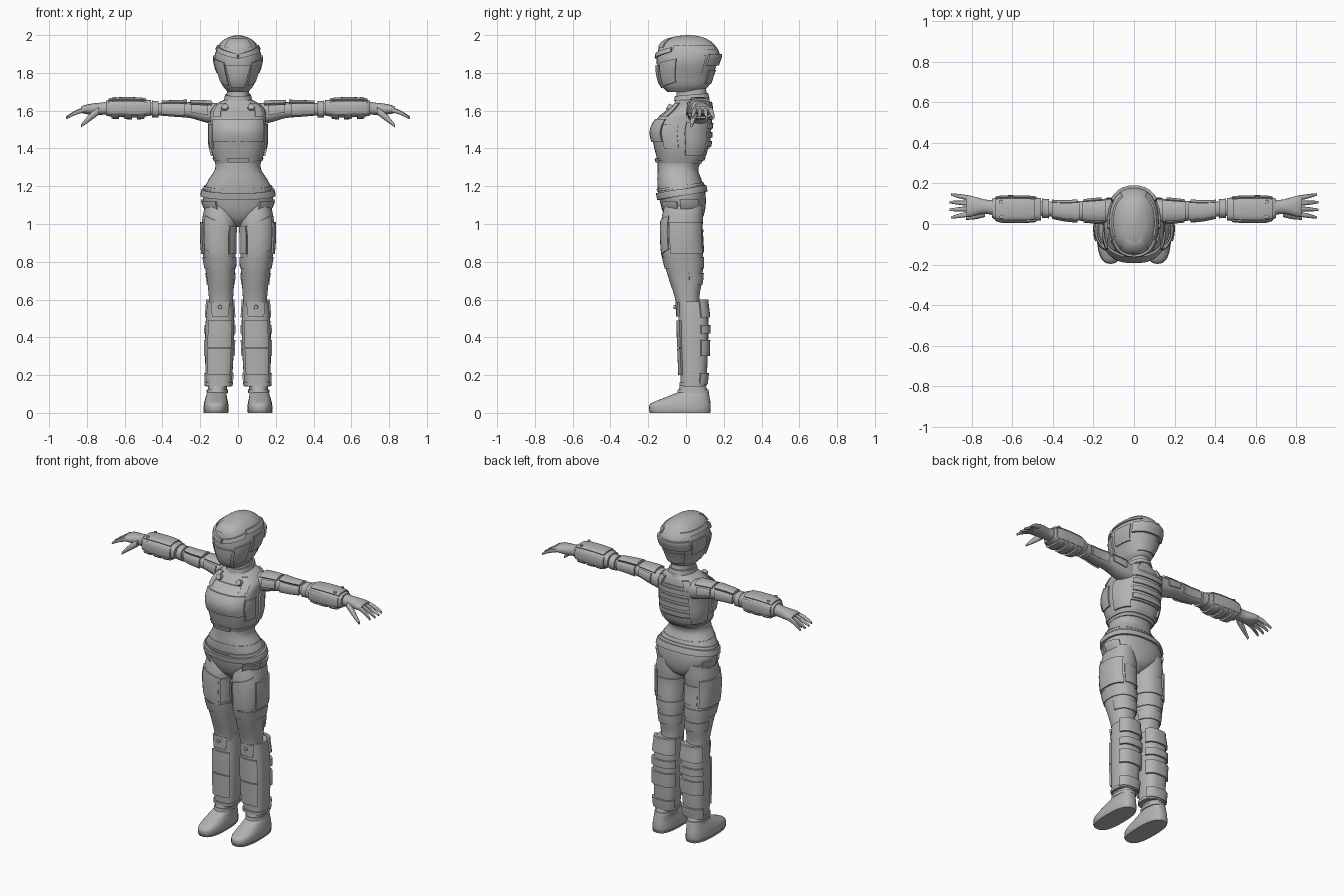
import bpy
import bmesh
from math import sin, cos, radians, copysign
from mathutils import Matrix, Vector

cube = bpy.data.objects.get("Cube")
if cube:
    bpy.data.objects.remove(cube, do_unlink=True)

grey = bpy.data.materials.new("plain_grey")
grey.use_nodes = True
grey.diffuse_color = (0.45, 0.45, 0.45, 1)
grey.node_tree.nodes["Principled BSDF"].inputs["Base Color"].default_value = grey.diffuse_color


class Body:
    """Smooth tube along z or x; each row is (position, u low, u high, v low, v high)."""

    def __init__(self, rows, axis="z", power=2.3):
        # Four-number rows are symmetric: (position, half width, v low, v high)
        self.rows = [(r[0], -r[1], *r[1:]) if len(r) == 4 else r for r in rows]
        self.axis, self.power = axis, power

    def section(self, t):
        rows = self.rows
        last = len(rows) - 1
        k = 0
        while k < last - 1 and t > rows[k + 1][0]:
            k += 1

        def slope(i, c):
            lo, hi = rows[max(i - 1, 0)], rows[min(i + 1, last)]
            return (hi[c] - lo[c]) / (hi[0] - lo[0])

        a, b = rows[k], rows[k + 1]
        span = b[0] - a[0]
        f = min(max((t - a[0]) / span, 0), 1)
        ease = f * f * (3 - 2 * f)
        return [a[c] + (b[c] - a[c]) * ease
                + span * f * (1 - f) * ((1 - f) * slope(k, c) - f * slope(k + 1, c))
                for c in range(1, 5)]

    def point(self, t, angle, grow=0.0):
        u0, u1, v0, v1 = self.section(t)
        c, s = cos(radians(angle)), sin(radians(angle))
        e = 2 / self.power
        u = (u0 + u1) / 2 + ((u1 - u0) / 2 + grow) * copysign(abs(c) ** e, c)
        v = (v0 + v1) / 2 + ((v1 - v0) / 2 + grow) * copysign(abs(s) ** e, s)
        return (u, v, t) if self.axis == "z" else (t, u, v)


def finish(name, bm, mirrored):
    bmesh.ops.recalc_face_normals(bm, faces=bm.faces)
    for face in bm.faces:
        face.smooth = True
    for edge in bm.edges:
        edge.smooth = edge.calc_face_angle(0) < radians(38)
    mesh = bpy.data.meshes.new(name)
    bm.to_mesh(mesh)
    bm.free()
    mesh.materials.append(grey)
    obj = bpy.data.objects.new(name, mesh)
    bpy.context.collection.objects.link(obj)
    if mirrored:
        obj.modifiers.new("Mirror", "MIRROR").use_mirror_merge = False
    return obj


def loft(name, body, mirrored=False, sides=32, steps=4):
    bm = bmesh.new()
    rows = body.rows
    ts = [a[0] + (b[0] - a[0]) * i / steps for a, b in zip(rows, rows[1:]) for i in range(steps)]
    ts.append(rows[-1][0])
    rings = [[bm.verts.new(body.point(t, 360 * j / sides)) for j in range(sides)] for t in ts]
    for low, high in zip(rings, rings[1:]):
        for j in range(sides):
            k = (j + 1) % sides
            bm.faces.new((low[j], low[k], high[k], high[j]))
    bm.faces.new(rings[0])
    bm.faces.new(rings[-1])
    return finish(name, bm, mirrored)


def panel(name, body, a0, a1, t0, t1, thick=0.009, mirrored=True, slope=0.0, pinch=0.0, dip=0.0):
    """Raised plate that follows a body between two angles and two positions."""
    bm = bmesh.new()
    na, nt = max(4, int(abs(a1 - a0) / 10)), 6

    def sheet(grow):
        grid = []
        for i in range(nt + 1):
            f = i / nt
            row = []
            for j in range(na + 1):
                g = j / na - 0.5
                angle = (a0 + a1) / 2 + g * (a1 - a0) * (1 - pinch * (1 - f))
                t = t0 + (t1 - t0) * f + slope * g + dip * sin(radians(angle))
                row.append(bm.verts.new(body.point(t, angle, grow)))
            grid.append(row)
        return grid

    out, inn = sheet(thick), sheet(-0.005)
    for grid in (out, inn):
        for i in range(nt):
            for j in range(na):
                bm.faces.new((grid[i][j], grid[i][j + 1], grid[i + 1][j + 1], grid[i + 1][j]))
    for i in (0, nt):
        for j in range(na):
            bm.faces.new((out[i][j], out[i][j + 1], inn[i][j + 1], inn[i][j]))
    for j in (0, na):
        for i in range(nt):
            bm.faces.new((out[i][j], out[i + 1][j], inn[i + 1][j], inn[i][j]))
    return finish(name, bm, mirrored)


def bolt(name, place, direction, radius, depth=0.02):
    bm = bmesh.new()
    turn = Vector(direction).to_track_quat("Z", "Y").to_matrix().to_4x4()
    bmesh.ops.create_cone(bm, cap_ends=True, segments=14, radius1=radius, radius2=radius * 0.8,
                          depth=depth, matrix=Matrix.Translation(place) @ turn)
    return finish(name, bm, True)


# Helmet
head = Body([(1.7, .055, -.1, .08), (1.73, .08, -.13, .12), (1.78, .1, -.148, .14),
             (1.85, .123, -.155, .165), (1.9, .122, -.152, .178), (1.95, .1, -.135, .15),
             (1.98, .068, -.1, .11), (1.994, .035, -.05, .07), (2, .01, 0, .03)])
loft("helmet", head)
panel("helmet_crown", head, -125, -55, 1.935, 1.985, .007, False)
panel("helmet_brow", head, -89, -30, 1.893, 1.918, .011, slope=.035)
panel("helmet_cheek", head, -58, -18, 1.74, 1.865, .008, slope=.02)
panel("helmet_chin_guard", head, -118, -62, 1.72, 1.84, .009, False, pinch=.25)
panel("helmet_ear_plate", head, -8, 30, 1.8, 1.895, .007)
panel("helmet_rear_band", head, 36, 144, 1.84, 1.9, .013, False)
panel("helmet_side_ridge", head, -25, 60, 1.925, 1.948, .008)
panel("helmet_nape", head, 50, 130, 1.74, 1.815, .006, False)

# Neck
neck = Body([(1.6, .1, -.06, .125), (1.65, .07, -.055, .12), (1.69, .06, -.05, .11), (1.76, .055, -.05, .1)])
loft("neck", neck)
panel("neck_collar", neck, 0, 360, 1.66, 1.685, .008, False, dip=.008)

# Chest, vest and back gear
chest = Body([(1.32, .12, -.145, .08), (1.36, .134, -.157, .105), (1.42, .148, -.172, .12),
              (1.49, .15, -.186, .125), (1.55, .148, -.16, .13), (1.6, .145, -.1, .13),
              (1.635, .115, -.065, .125), (1.66, .07, -.05, .115)], power=2.6)
loft("chest", chest)
panel("chest_plate", chest, -145, -35, 1.435, 1.555, .008, False)
panel("upper_chest_plate", chest, -135, -45, 1.57, 1.6, .007, False)
panel("vest_hem", chest, 0, 360, 1.335, 1.35, .005, False)
panel("waist_clip", chest, -108, -72, 1.325, 1.348, .014, False)
panel("vest_side", chest, 5, 52, 1.36, 1.54, .01)
panel("vest_front_side", chest, -32, -3, 1.4, 1.53, .007)
panel("shoulder_strap", chest, -60, -38, 1.57, 1.64, .01)
panel("rear_strap", chest, 42, 66, 1.55, 1.64, .012)
panel("back_plate", chest, 50, 130, 1.4, 1.6, .008, False)
for i in range(4):
    low = 1.41 + i * .048
    panel("back_bar", chest, 56, 124, low, low + .03, .016, False)
bolt("collar_button", (.07, -.085, 1.615), (0, -1, .6), .021, .03)

# Waist, hips and belt
hips = Body([(.985, .03, -.06, .03), (1.02, .09, -.1, .08), (1.07, .16, -.125, .1),
             (1.13, .186, -.14, .105), (1.19, .178, -.15, .098), (1.24, .152, -.152, .08),
             (1.29, .122, -.15, .065), (1.34, .12, -.15, .085)])
loft("waist_and_hips", hips)
panel("belt", hips, 0, 360, 1.15, 1.185, .013, False, dip=.022)
panel("belt_rim", hips, 0, 360, 1.19, 1.203, .006, False, dip=.018)
panel("hip_plate", hips, -55, -12, 1.06, 1.12, .012)
panel("hip_side_plate", hips, -5, 35, 1.05, 1.13, .012)
panel("waist_seam", hips, 0, 360, 1.236, 1.24, .002, False)

# Thighs
thigh = Body([(.56, .03, .15, -.05, .072), (.62, .025, .155, -.062, .072), (.7, .02, .163, -.088, .085),
              (.78, .014, .176, -.112, .09), (.85, .012, .187, -.127, .09), (.95, .01, .193, -.132, .085),
              (1.02, .008, .19, -.13, .09), (1.1, .03, .175, -.115, .09)])
loft("thigh", thigh, True)
panel("thigh_front_plate", thigh, -118, -38, .84, 1.02, .006, slope=.05)
panel("thigh_inner_plate", thigh, -160, -124, .84, .99, .008)
panel("thigh_outer_plate", thigh, -30, 62, .84, 1.01, .009)
panel("thigh_rear_plate", thigh, 70, 165, .85, .97, .006)
panel("thigh_band", thigh, 0, 360, .765, .825, .005)
panel("thigh_rear_band", thigh, 10, 170, .68, .74, .006)

# Shins
shin = Body([(.14, .035, .17, -.028, .102), (.2, .03, .172, -.03, .11), (.3, .024, .174, -.034, .115),
             (.4, .02, .174, -.038, .118), (.5, .02, .17, -.04, .118), (.59, .026, .163, -.044, .108)], power=2.7)
loft("shin_armour", shin, True)
for low, high in ((.2, .342), (.347, .49)):
    panel("shin_plate", shin, -130, -50, low, high, .011)
panel("knee_plate", shin, -122, -58, .51, .588, .012, pinch=.3)
bolt("knee_bolt", (.095, -.056, .56), (0, -1, 0), .012)
for low, high in ((.15, .21), (.3, .385), (.42, .465), (.505, .6)):
    panel("calf_plate", shin, 22, 158, low, high, .011)
panel("shin_cuff", shin, 0, 360, .142, .16, .006)

# Ankles and boots
ankle = Body([(.05, .06, .165, -.05, .12), (.11, .06, .16, -.04, .115), (.16, .058, .158, -.03, .1)])
loft("ankle", ankle, True)
panel("ankle_strap", ankle, 0, 360, .105, .125, .006)
boot = Body([(0, .055, .178, -.188, .125), (.02, .05, .182, -.195, .13), (.05, .052, .18, -.186, .13),
             (.08, .058, .172, -.115, .125), (.11, .062, .162, -.04, .12)], power=2.6)
loft("boot", boot, True)
panel("boot_sole", boot, 0, 360, 0, .013, .003)

# Upper arms
arm = Body([(.11, .005, .125, 1.525, 1.64), (.18, .008, .122, 1.54, 1.645), (.25, .015, .115, 1.56, 1.645),
            (.34, .022, .108, 1.568, 1.642), (.43, .04, .112, 1.575, 1.64), (.48, .04, .118, 1.575, 1.645)], "x")
loft("upper_arm", arm, True, 24)
panel("shoulder_top_plate", arm, 45, 135, .14, .255, .011)
panel("shoulder_front_plate", arm, 145, 190, .16, .25, .008)
panel("shoulder_rear_plate", arm, -10, 35, .16, .25, .008)
panel("upper_arm_top_plate", arm, 50, 130, .27, .405, .014)
panel("upper_arm_front_plate", arm, 138, 215, .28, .405, .01)
panel("upper_arm_rear_plate", arm, -35, 42, .28, .405, .01)
panel("elbow_cuff", arm, 0, 360, .42, .455, .011)

# Forearms
forearm = Body([(.46, .018, .128, 1.575, 1.655), (.52, .012, .134, 1.564, 1.662), (.6, .01, .136, 1.565, 1.664),
                (.67, .014, .134, 1.568, 1.66), (.7, .03, .125, 1.575, 1.652)], "x", 2.9)
loft("forearm_armour", forearm, True, 28)
panel("forearm_top_plate", forearm, 48, 132, .49, .685, .008)
panel("forearm_front_plate", forearm, 148, 208, .485, .685, .006)
panel("forearm_rear_plate", forearm, -28, 32, .485, .685, .006)
for low in (.495, .56, .63):
    panel("forearm_band", forearm, -150, -30, low, low + .04, .01)
for y in (.035, .11):
    bolt("forearm_bolt", (.655, y, 1.663), (0, 0, 1), .011)

# Hands: palm, four fingers and thumb
palm = Body([(.68, .04, .12, 1.58, 1.65), (.73, .05, .12, 1.578, 1.642), (.77, .045, .13, 1.578, 1.638),
             (.81, .035, .14, 1.583, 1.63), (.83, .04, .138, 1.588, 1.622)], "x")
loft("palm", palm, True, 20)
for i in range(4):
    y = .05 + i * .026
    spread = (i - 1.5) * .006
    reach = .915 - abs(i - 1.5) * .008
    finger = Body([(.81, y - .013, y + .013, 1.592, 1.62), (.86, y + spread - .011, y + spread + .011, 1.577, 1.602),
                   (reach, y + spread * 2 - .006, y + spread * 2 + .006, 1.556, 1.57)], "x")
    loft("finger", finger, True, 10, 3)
thumb = Body([(.735, .035, .075, 1.58, 1.62), (.78, .024, .055, 1.547, 1.588), (.83, .02, .036, 1.512, 1.53)], "x")
loft("thumb", thumb, True, 12)
